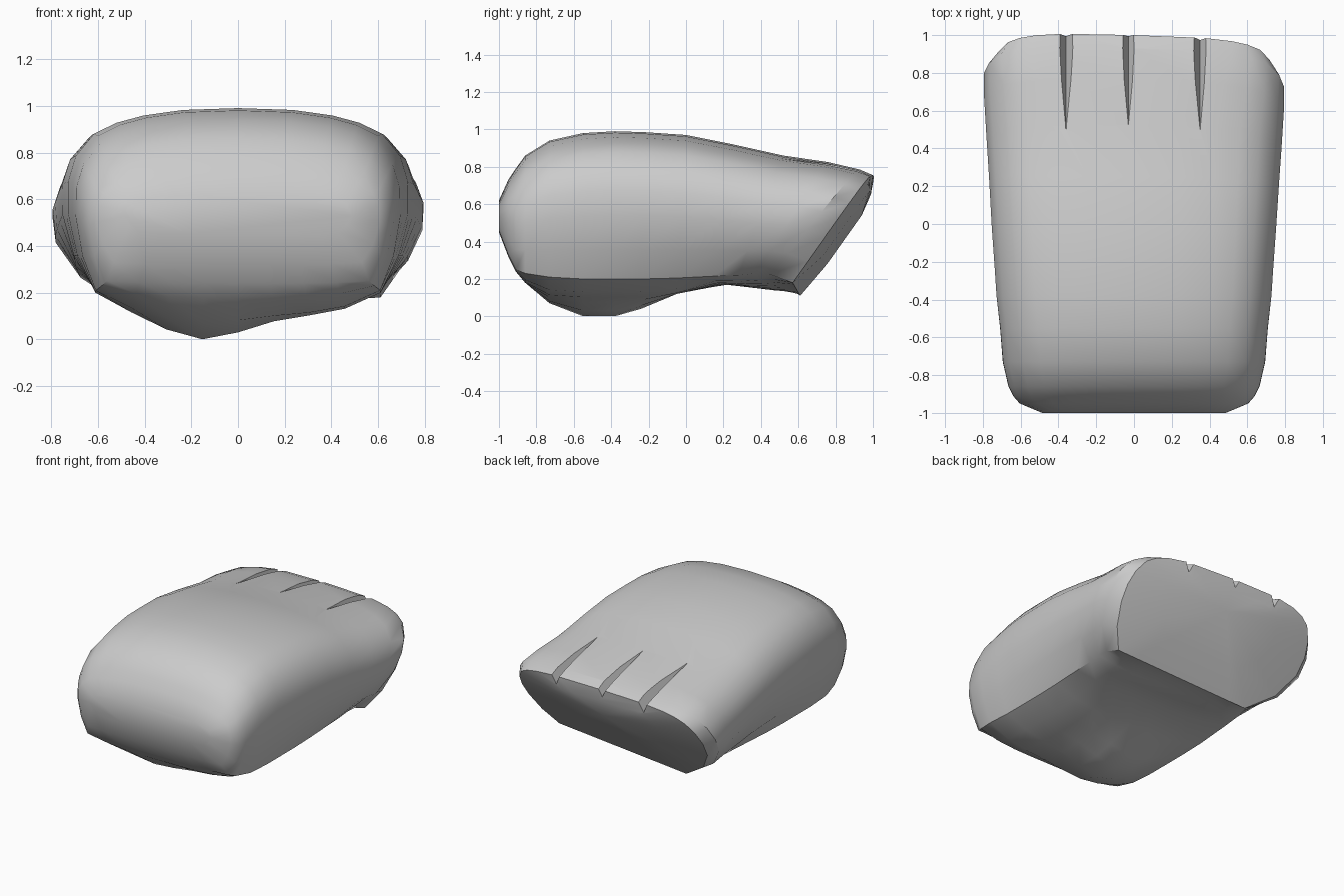
import bpy, bmesh, math
from mathutils import Vector

cube = bpy.data.objects.get("Cube")
if cube:
    bpy.data.objects.remove(cube, do_unlink=True)

grey = bpy.data.materials.new("plain grey")
grey.use_nodes = True
grey.diffuse_color = (0.6, 0.6, 0.6, 1)
grey.node_tree.nodes["Principled BSDF"].inputs["Base Color"].default_value = (0.6, 0.6, 0.6, 1)

# Cross-sections front to back: edge y, top y, top z, edge z, belly z, half width
STATIONS = [
    (-1.00, -1.00, 0.62, 0.46, 0.45, 0.49),
    (-0.95, -0.95, 0.73, 0.33, 0.32, 0.61),
    (-0.91, -0.91, 0.79, 0.25, 0.24, 0.645),
    (-0.86, -0.86, 0.86, 0.23, 0.18, 0.67),
    (-0.73, -0.73, 0.94, 0.21, 0.07, 0.70),
    (-0.55, -0.55, 0.98, 0.20, 0.00, 0.715),
    (-0.38, -0.38, 0.99, 0.20, 0.00, 0.735),
    (-0.24, -0.22, 0.985, 0.20, 0.04, 0.745),
    (-0.05, 0.00, 0.97, 0.205, 0.12, 0.76),
    (0.15, 0.25, 0.92, 0.215, 0.175, 0.775),
    (0.28, 0.52, 0.86, 0.22, 0.155, 0.79),
    (0.37, 0.76, 0.825, 0.23, 0.13, 0.80),
    (0.45, 0.93, 0.785, 0.225, 0.11, 0.80),
    (0.57, 1.00, 0.755, 0.18, 0.11, 0.74),
]
LAST = len(STATIONS) - 1
# Lower side: share of the way from corner to full width, height share
LOWER = [(0.62, 0.2), (0.94, 0.43)]
# Upper side to the crown: width share, height share
UPPER = [(0.99, 0.6), (0.945, 0.74), (0.84, 0.86), (0.71, 0.92), (0.55, 0.96), (0.32, 0.99)]


def ring(i):
    """One closed section: underside, +x arc, crown, -x arc."""
    y_edge, y_top, top, edge, belly, w = STATIONS[i]
    corner = min(0.61, 0.87 * w)
    tail = max(0, (i - 8) / (LAST - 8))
    drop = (edge - belly) * (1 - tail)
    flat = min(0.1, drop)
    power = 1 - 0.4 * max(0, i - 10) / 3
    # The -x lower corner sweeps inward, back and down towards the rear
    right = Vector((corner, y_edge, edge))
    left = Vector((-corner, y_edge, edge)).lerp(Vector((-0.43, 0.61, 0.11)), tail)

    pts = []
    for k in range(9):
        u = k / 4 - 1
        p = left.lerp(right, k / 8)
        bulge = math.exp(-((p.x + 0.15) / 0.25) ** 2)
        p.z -= flat * (1 - u ** 4) + (drop - flat) * bulge * (1 - u ** 4)
        pts.append(p)

    def side(low, x, h):
        y = low.y + (y_top - low.y) * h - 0.03 * tail * x * h
        return Vector((x, y, low.z + (top - low.z) * h))

    def arc(low, sign):
        lower = [side(low, low.x + (sign * w - low.x) * s, h) for s, h in LOWER]
        return lower + [side(low, sign * w * s ** power, h) for s, h in UPPER]

    return pts + arc(right, 1) + [side(right, 0, 1)] + arc(left, -1)[::-1]


# Padded body, lofted through the sections
bm = bmesh.new()
loops = [[bm.verts.new(p) for p in ring(i)] for i in range(LAST + 1)]
bm.faces.new(loops[0])

# Sloping rear face, gently domed
tip = Vector((0, 0.94, 0.54))
inner = []
for v in loops[-1]:
    p = tip.lerp(v.co, 0.6)
    p.y = min(p.y + 0.015, 0.99)
    inner.append(bm.verts.new(p))
loops.append(inner)
n = len(inner)
for a, b in zip(loops, loops[1:]):
    for k in range(n):
        j = (k + 1) % n
        bm.faces.new((a[k], a[j], b[j], b[k]))
apex = bm.verts.new(tip)
for k in range(n):
    bm.faces.new((inner[k], inner[(k + 1) % n], apex))


def finish(bm, name):
    bmesh.ops.recalc_face_normals(bm, faces=bm.faces)
    mesh = bpy.data.meshes.new(name)
    bm.to_mesh(mesh)
    bm.free()
    mesh.materials.append(grey)
    obj = bpy.data.objects.new(name, mesh)
    bpy.context.collection.objects.link(obj)
    return obj


body = finish(bm, "padded_body")
bpy.ops.object.select_all(action='DESELECT')
body.select_set(True)
bpy.context.view_layer.objects.active = body

# Tapered V grooves between the toes
for x in (-0.36, -0.03, 0.35):
    low = 0.07 * abs(x)
    bm = bmesh.new()
    verts = [bm.verts.new(p) for p in (
        (x, 0.48, 0.875 - low), (x, 1.05, 0.685 - low),
        (x - 0.13, 1.05, 0.95), (x + 0.13, 1.05, 0.95))]
    for skip in range(4):
        bm.faces.new([v for k, v in enumerate(verts) if k != skip])
    cutter = finish(bm, "groove_cutter")
    cutter.hide_render = True
    mod = body.modifiers.new("groove", 'BOOLEAN')
    mod.operation = 'DIFFERENCE'
    mod.solver = 'EXACT'
    mod.object = cutter
    bpy.ops.object.modifier_apply(modifier=mod.name)
    bpy.data.objects.remove(cutter, do_unlink=True)

bpy.ops.object.shade_smooth_by_angle(angle=math.radians(35))
